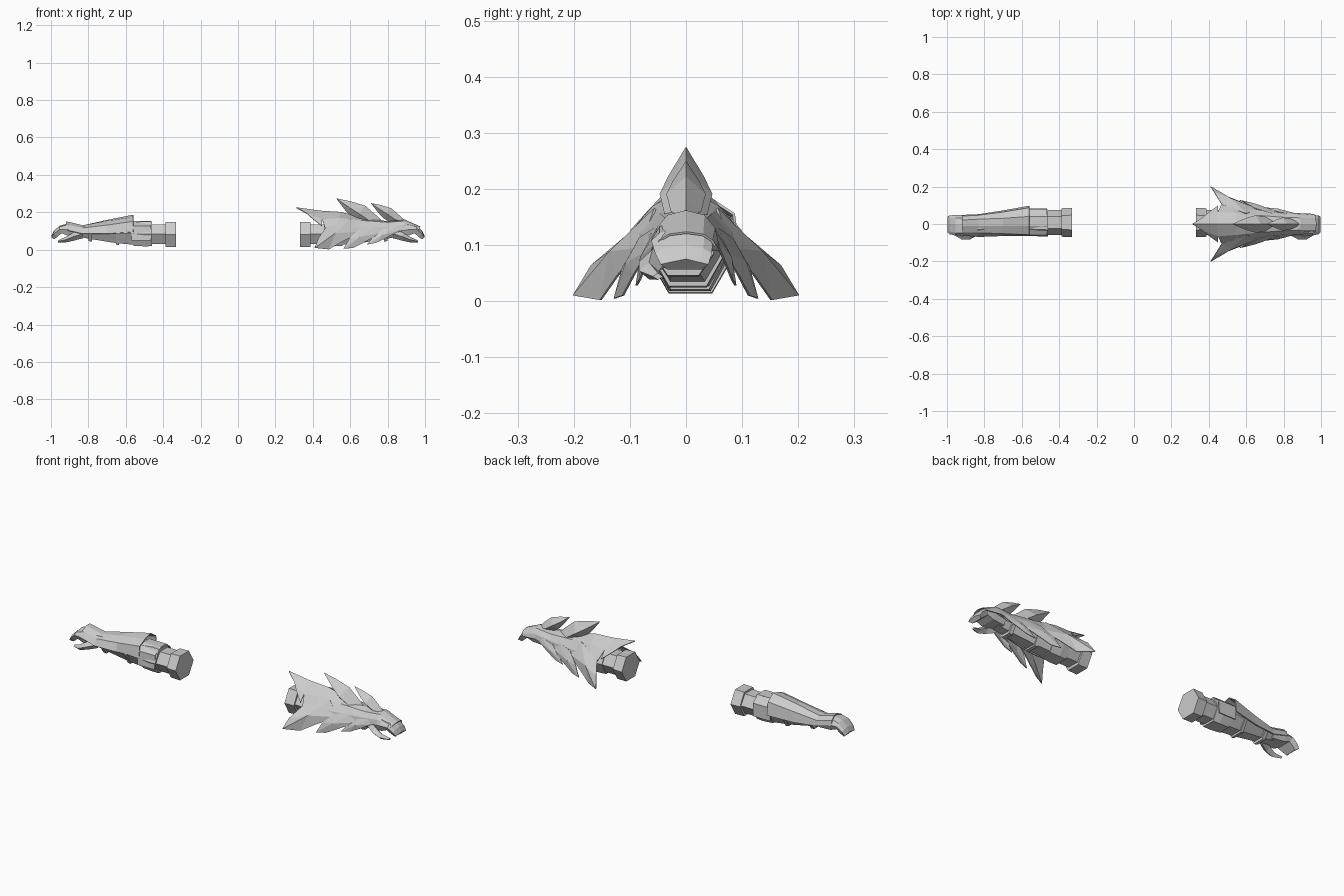
import bpy, bmesh, math

cube = bpy.data.objects.get("Cube")
if cube:
    bpy.data.objects.remove(cube, do_unlink=True)

GREY = (0.6, 0.6, 0.6, 1)
mat = bpy.data.materials.new("plain grey")
mat.use_nodes = True
mat.diffuse_color = GREY
mat.node_tree.nodes["Principled BSDF"].inputs["Base Color"].default_value = GREY


def finish(name, bm, thick=0):
    bmesh.ops.remove_doubles(bm, verts=bm.verts, dist=1e-5)
    bmesh.ops.recalc_face_normals(bm, faces=bm.faces)
    me = bpy.data.meshes.new(name)
    bm.to_mesh(me)
    bm.free()
    me.materials.append(mat)
    ob = bpy.data.objects.new(name, me)
    bpy.context.collection.objects.link(ob)
    if thick:
        mod = ob.modifiers.new("thickness", 'SOLIDIFY')
        mod.thickness = thick
        mod.offset = 0
    return ob


def grid(name, rows, closed=False, thick=0, s=1):
    """Skin rows of points; closed rings are capped at both ends."""
    bm = bmesh.new()
    vs = [[bm.verts.new((s * x, y, z)) for x, y, z in r] for r in rows]
    n = len(rows[0])
    for a, b in zip(vs, vs[1:]):
        for i in range(n if closed else n - 1):
            j = (i + 1) % n
            bm.faces.new((a[i], a[j], b[j], b[i]))
    if closed:
        bm.faces.new(vs[0])
        bm.faces.new(vs[-1][::-1])
    return finish(name, bm, thick)


def ring(x, cy, cz, ry, rz, n=6, lean=0):
    """Flat-bottomed polygon around the arm axis."""
    pts = []
    for k in range(n):
        a = 2 * math.pi * k / n
        y, z = ry * math.cos(a), rz * math.sin(a) / math.sin(math.pi / 3)
        pts.append((x + lean * z, cy + y, cz + z))
    return pts


def tube(name, secs, s, n=6):
    return grid(name, [ring(*q, n=n) for q in secs], True, s=s)


def fan(name, outline, ridge, s=1):
    """Thin folded plate radiating from a raised ridge point."""
    bm = bmesh.new()
    c = bm.verts.new((ridge[0], s * ridge[1], ridge[2]))
    vs = [bm.verts.new((x, s * y, z)) for x, y, z in outline]
    for i in range(len(vs)):
        bm.faces.new((c, vs[i], vs[(i + 1) % len(vs)]))
    return finish(name, bm, 0.004)


# Both arms: cuff, forearm, straps, hand
for s, side in ((1, "left"), (-1, "right")):
    tube(side + "_cuff", [(.332, .008, .081, .078, .067), (.388, .008, .081, .076, .066)], s)
    tube(side + "_neck", [(.385, .008, .083, .066, .053), (.465, .008, .083, .066, .053)], s)
    tube(side + "_elbow_plate", [(.46, .005, .085, .072, .066), (.50, .007, .085, .074, .067),
                                 (.56, .007, .083, .068, .062)], s)
    tube(side + "_forearm", [(.55, .007, .086, .070, .060), (.65, .003, .088, .062, .053),
                             (.78, -.005, .092, .050, .036), (.86, -.008, .098, .046, .028)], s)
    tube(side + "_rear_strap", [(.635, .003, .085, .068, .061), (.652, .003, .086, .067, .059)], s)
    tube(side + "_wrist_strap", [(.78, -.005, .085, .056, .042), (.80, -.005, .086, .055, .040)], s)

    # Fingers held together and curling down
    rows = []
    for x, zt, zb, y0, y1, lean in ((.84, .120, .070, -.05, .045, 0), (.91, .140, .075, -.062, .048, 0),
                                    (.955, .128, .088, -.062, .048, .012), (.985, .100, .070, -.055, .046, .02),
                                    (.998, .075, .056, -.045, .040, .016)):
        zm = (zt + zb) / 2
        rows.append([(x - lean, y0 + .012, zb), (x, y0, zm), (x, y0 + .015, zt - .006), (x, 0, zt),
                     (x, y1 - .015, zt - .006), (x, y1, zm), (x - lean, y1 - .012, zb)])
    grid(side + "_fingers", rows, True, s=s)
    rows = [[(x, y - w, z), (x, y, z + h), (x, y + w, z), (x, y, z - h)] for x, y, z, w, h in
            ((.83, -.035, .085, .022, .024), (.88, -.060, .070, .024, .022),
             (.92, -.066, .054, .018, .015), (.962, -.050, .044, .009, .006))]
    grid(side + "_thumb", rows, True, s=s)

# Right arm: open-bottomed bracer flaring to the elbow, with a raised knuckle edge
bracer = (
    (.56, ((-.062, .095), (-.055, .15), (-.01, .172), (.04, .185), (.085, .155), (.095, .085))),
    (.70, ((-.062, .085), (-.05, .13), (-.01, .152), (.03, .157), (.062, .13), (.070, .075))),
    (.83, ((-.067, .085), (-.045, .115), (-.01, .128), (.025, .128), (.045, .11), (.050, .08))),
    (.92, ((-.060, .105), (-.045, .133), (-.01, .150), (.02, .150), (.04, .13), (.046, .105))))
grid("right_bracer", [[(x, y, z) for y, z in p] for x, p in bracer], thick=.005, s=-1)
grid("right_elbow_guard", [[(x, y, z) for y, z in ((-.062, .05), (-.058, .125), (-.01, .152), (.04, .152),
                                                   (.078, .12), (.08, .05))] for x in (.465, .57)], thick=.004, s=-1)

# Left arm: ridged back shell ending in a rear point
half = (
    ((.975, 0, .122), (.972, .030, .118), (.968, .046, .108), (.965, .052, .098)),
    ((.89, 0, .160), (.89, .032, .152), (.89, .050, .130), (.88, .056, .105)),
    ((.80, 0, .150), (.80, .035, .145), (.79, .056, .120), (.78, .062, .085)),
    ((.66, 0, .172), (.66, .045, .155), (.65, .075, .118), (.64, .085, .075)),
    ((.55, 0, .200), (.54, .058, .168), (.53, .095, .125), (.54, .105, .080)),
    ((.44, 0, .207), (.45, .065, .162), (.465, .10, .118), (.49, .11, .085)))
rows = [[(x, -y, z) for x, y, z in r[:0:-1]] + list(r) for r in half]
grid("left_shell", rows, thick=.004)
grid("left_shell_rear_point", [[(.45, -.098, .125), (.45, -.065, .162), (.44, 0, .207), (.45, .065, .162),
                               (.45, .098, .125)],
                               [(.40, -.062, .165), (.37, -.036, .192), (.31, 0, .225), (.37, .036, .192),
                                (.40, .062, .165)]], thick=.004)

# Swept side fins, three on each side
fins = {
    "rear": ([(.60, .055, .165), (.47, .103, .118), (.43, .168, .063), (.41, .200, .010), (.485, .152, .002),
              (.56, .122, .045), (.66, .080, .095)], (.52, .135, .088)),
    "middle": ([(.74, .055, .13), (.65, .082, .112), (.595, .112, .06), (.565, .127, .005), (.615, .112, .010),
                (.69, .092, .048), (.77, .065, .09)], (.65, .106, .068)),
    "front": ([(.85, .050, .125), (.77, .064, .108), (.72, .080, .065), (.69, .088, .028), (.74, .082, .038),
               (.80, .070, .068), (.86, .056, .10)], (.77, .080, .078))}
for place, (outline, ridge) in fins.items():
    for s, side in ((1, "left"), (-1, "right")):
        fan(f"{place}_fin_{side}", outline, ridge, s)

# Two leaf-shaped crest spikes along the ridge
# Each station: top x, z / side x, half width, z / keel x, z
spike = ((.525, .275, .525, .0005, .2745, .525, .274), (.60, .26, .60, .032, .225, .575, .212),
         (.68, .237, .65, .047, .195, .62, .165), (.74, .188, .715, .036, .152, .66, .14),
         (.785, .145, .78, .005, .14, .74, .13))
for name, x0, z0, k in (("rear_crest", .525, .275, 1), ("front_crest", .71, .25, .7)):
    rows = []
    for tx, tz, sx, w, sz, bx, bz in spike:
        pts = ((tx, 0, tz), (sx, w, sz), (bx, 0, bz), (sx, -w, sz))
        rows.append([(x0 + (x - .525) * k, y * (.75 if k < 1 else 1), z0 + (z - .275) * k * 1.05)
                     for x, y, z in pts])
    grid(name, rows, True)
